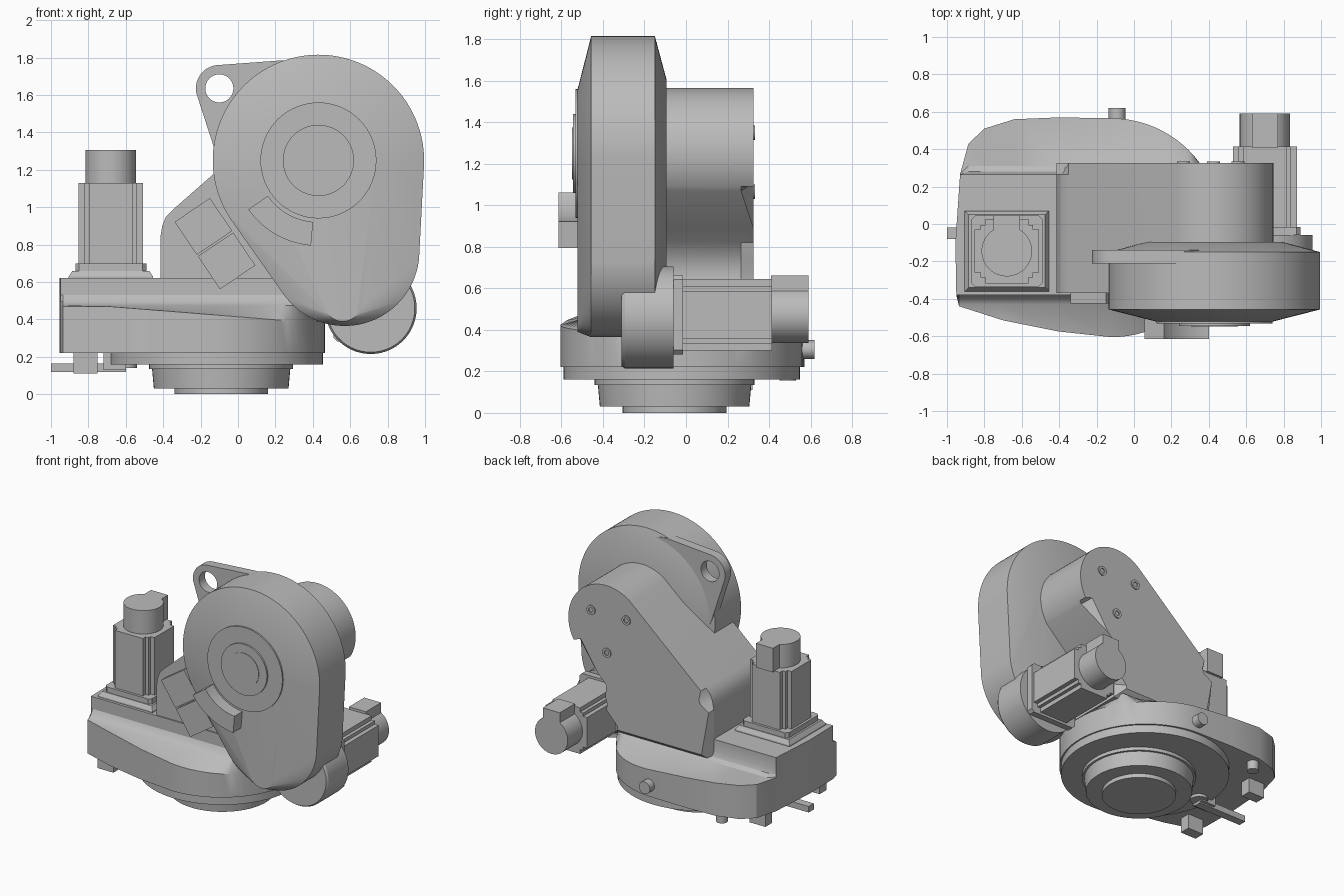
import bpy, bmesh, math
from math import cos, sin, pi, radians

cube = bpy.data.objects.get("Cube")
if cube:
    bpy.data.objects.remove(cube, do_unlink=True)

grey = bpy.data.materials.new("machine grey")
grey.use_nodes = True
COLOUR = (0.5, 0.5, 0.5, 1)
grey.diffuse_color = COLOUR
grey.node_tree.nodes["Principled BSDF"].inputs["Base Color"].default_value = COLOUR
parts = []


def loft(name, rings, axis="z", tube=False, bevel=0):
    """Skin rings of (u, v, w); axis y swaps v and w. A tube wraps round instead of capping."""
    bm = bmesh.new()
    loops = [[bm.verts.new((u, w, v) if axis == "y" else (u, v, w)) for u, v, w in r]
             for r in rings]
    n = len(loops[0])
    pairs = list(zip(loops, loops[1:]))
    if tube:
        pairs.append((loops[-1], loops[0]))
    for a, b in pairs:
        for i in range(n):
            j = (i + 1) % n
            bm.faces.new((a[i], a[j], b[j], b[i]))
    if not tube:
        bm.faces.new(loops[0])
        end = bm.faces.new(loops[-1])
        if bevel:
            bmesh.ops.bevel(bm, geom=list(end.edges), offset=bevel, segments=1,
                            affect="EDGES", clamp_overlap=True)
    bmesh.ops.remove_doubles(bm, verts=bm.verts, dist=0.0005)
    bmesh.ops.recalc_face_normals(bm, faces=bm.faces)
    mesh = bpy.data.meshes.new(name)
    bm.to_mesh(mesh)
    bm.free()
    mesh.materials.append(grey)
    obj = bpy.data.objects.new(name, mesh)
    bpy.context.collection.objects.link(obj)
    parts.append(obj)
    return obj


def at(profile, w):
    return [(u, v, w) for u, v in profile]


def prism(name, profile, w0, w1, axis="z", bevel=0):
    return loft(name, [at(profile, w0), at(profile, w1)], axis, bevel=bevel)


def hull(*circles, n=96):
    """Outline wrapped tightly round circles given as (u, v, r)."""
    pts = []
    for i in range(n):
        c, s = cos(2 * pi * i / n), sin(2 * pi * i / n)
        u, v, r = max(circles, key=lambda k: k[0] * c + k[1] * s + k[2])
        pts.append((u + r * c, v + r * s))
    return pts


def disc(name, u, v, r, w0, w1, axis="z"):
    return prism(name, hull((u, v, r), n=64), w0, w1, axis)


def rect(u, v, hu, hv, cut=0):
    """Rectangle outline, with corners cut off if asked."""
    pts = []
    for su, sv in ((1, 1), (-1, 1), (-1, -1), (1, -1)):
        a, b = (u + su * (hu - cut), v + sv * hv), (u + su * hu, v + sv * (hv - cut))
        pts += ([b, a] if su * sv > 0 else [a, b]) if cut else [(u + su * hu, v + sv * hv)]
    return pts


def arc(u, v, r, a0, a1, n=24):
    return [(u + r * cos(radians(a0 + (a1 - a0) * i / n)),
             v + r * sin(radians(a0 + (a1 - a0) * i / n))) for i in range(n + 1)]


# Mounting base: curved outline with a raised plateau
outline = [(-.4, -.575), (-.7, -.515), (-.935, -.44), (-.95, -.38), (-.955, -.1), (-.93, .265),
           (-.885, .43), (-.8, .51), (-.64, .56), (-.4, .57)] + arc(-.12, -.02, .585, 90, -90, 40)


def clamped(lo, hi, right, w):
    return [(min(u, right), max(lo, min(hi, v)), w) for u, v in outline]


rim = [(u, v, .39 + .08 * max(0, min(1, .3 - u))) for u, v in outline]
loft("base_body", [at(outline, .22), rim, clamped(-.43, .31, .36, .475),
                   clamped(-.40, .28, .33, .495), clamped(-.38, .265, .31, .53),
                   clamped(-.38, .265, .31, .62)])
disc("base_underside", -.115, -.02, .57, .16, .24)
disc("output_collar", -.09, -.055, .385, .135, .17)
loft("output_ring", [at(hull((-.09, -.055, r)), z) for r, z in ((.36, .03), (.37, .14))])
disc("output_flange", -.09, -.055, .25, 0, .04)

# Small fittings round the base
disc("back_peg", -.09, .305, .045, .5, .62, "y")
disc("under_knob", -.64, .49, .04, .155, .24)
disc("under_disc", -.6, -.03, .06, .14, .18)
prism("cable_bar", rect(-.8, -.05, .2, .03), .12, .165)
prism("bar_support", rect(-.66, -.05, .06, .05), .13, .23)
for label, y in (("front", -.36), ("back", .28)):
    prism(label + "_under_block", rect(-.815, y, .065, .04), .11, .23)

# Slanted arm with bevelled back cover
arm = ([(-.415, .45), (-.415, .84), (-.405, .9), (-.385, .95), (-.35, .985)]
       + arc(.43, 1.25, .315, 131, -35, 36)
       + [(.5, .89), (.43, .82), (.385, .76), (.365, .69), (.37, .62), (.4, .55), (.4, .45)])
prism("arm", arm, -.37, .325, "y", bevel=.06)
for i, (x, z) in enumerate(((.555, 1.35), (.265, 1.35), (.425, 1.065))):
    loft("cover_bolt_%d" % (i + 1),
         [at(hull((x, z, r), n=24), y) for r, y in
          ((.035, .32), (.035, .333), (.018, .333), (.018, .32))], "y", tube=True)

# Large rounded gear housing
TOP, LOW = (.43, 1.25), (.57, .765)
full = hull((*TOP, .565), (*LOW, .4), n=128)
loft("gear_housing",
     [at(hull((*TOP, .31), (.56, .49, .1), n=128), -.522), at(full, -.457), at(full, -.15),
      at(hull((*TOP, .36), (*LOW, .1), n=128), -.095)], "y")
for name, r, y in (("outer", .31, -.533), ("middle", .19, -.545), ("inner", .125, -.549)):
    disc(name + "_cap", *TOP, r, y, -.5, "y")

# Lifting ear with a hole
ear = hull((-.1, 1.635, .125), (.25, 1.4, .385))
eye = hull((-.1, 1.635, .075))
loft("lifting_ear", [at(ear, -.21), at(ear, -.14), at(eye, -.14), at(eye, -.21)], "y", tube=True)

# Curved stop on the housing and split block on the arm
prism("curved_stop", arc(*TOP, .457, 215, 265) + arc(*TOP, .33, 265, 215), -.615, -.5, "y")
ca, sa = cos(radians(-56)), sin(radians(-56))
for label, s in (("upper", -1), ("lower", 1)):
    block = [(-.123 + u * ca - v * sa, .805 + u * sa + v * ca)
             for u, v in rect(s * .111, 0, .106, .114)]
    prism(label + "_stop_block", block, -.425, -.36, "y")


# Motors: flange, notched body, round cap and plug
def motor(name, u, v, w, axis):
    prism(name + "_flange", rect(u, v, .19, .19, .02), w, w + .045, axis)
    notch = [(.172, .115), (.14, .115), (.14, .14), (.115, .14), (.115, .172)]
    body = []
    for su, sv in ((1, 1), (-1, 1), (-1, -1), (1, -1)):
        body += [(u + su * a, v + sv * b) for a, b in (notch if su * sv > 0 else notch[::-1])]
    prism(name + "_body", body, w + .04, w + .475, axis)
    disc(name + "_cap", u, v, .135, w + .47, w + .65, axis)
    prism(name + "_plug", rect(u, v + .095, .07, .095), w + .47, w + .65, axis)


loft("upright_motor_plate", [at(rect(-.68, -.145, .225, .215), .61),
                             at(rect(-.68, -.145, .225, .215), .63),
                             at(rect(-.68, -.145, .205, .195), .66)])
motor("upright_motor", -.68, -.145, .655, "z")
motor("rear_motor", .7, .472, -.06, "y")
loft("rear_motor_head", [at(hull((.71, .46, r)), y)
                         for r, y in ((.235, -.31), (.245, -.295), (.245, -.06))], "y")

# Smooth round surfaces, keep edges crisp
bpy.ops.object.select_all(action="DESELECT")
for obj in parts:
    obj.select_set(True)
bpy.context.view_layer.objects.active = parts[0]
bpy.ops.object.shade_smooth_by_angle(angle=radians(28))
